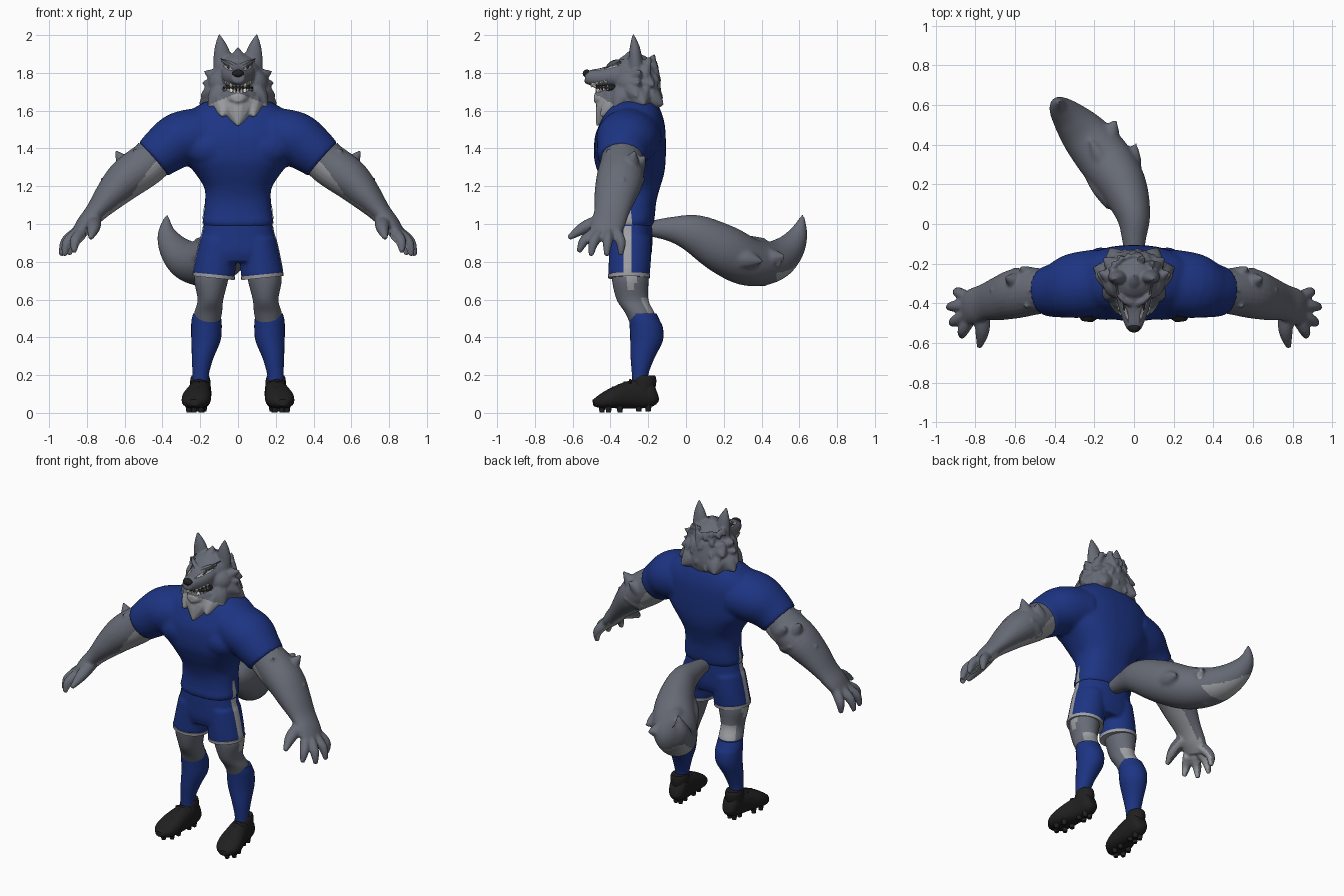
import bpy, bmesh, math, random
from mathutils import Vector, Matrix
from mathutils.bvhtree import BVHTree

random.seed(4)


def mat(name, r, g, b):
    m = bpy.data.materials.new(name)
    m.diffuse_color = (r, g, b, 1)
    return m


FUR = mat("grey fur", 0.135, 0.147, 0.18)
LIGHT = mat("light fur", 0.33, 0.34, 0.36)
BLUE = mat("blue cloth", 0.012, 0.034, 0.225)
TRIM = mat("grey trim", 0.36, 0.36, 0.38)
BLACK = mat("black", 0.014, 0.014, 0.015)
WHITE = mat("tooth white", 0.75, 0.74, 0.70)
DARK = mat("dark fur", 0.06, 0.062, 0.07)


def spline(pts, sub):
    """Catmull-Rom through section tuples."""
    p = [Vector(q) for q in pts]
    out = []
    for i in range(len(p) - 1):
        a, b, c, d = p[max(i - 1, 0)], p[i], p[i + 1], p[min(i + 2, len(p) - 1)]
        for k in range(sub):
            t = k / sub
            out.append(0.5 * (2 * b + (c - a) * t + (2 * a - 5 * b + 4 * c - d) * t * t
                              + (3 * b - a - 3 * c + d) * t ** 3))
    return out + [p[-1]]


def loft(bm, secs, s=1, ref=None, flat=False, n=20, sub=4, power=2.0, tilt=0):
    """Tube through sections (x, y, z, side radius, normal radius); s=-1 mirrors in x."""
    pts = spline([(s * q[0],) + tuple(q[1:]) for q in secs], sub)
    cs = [Vector(q[:3]) for q in pts]
    whole = (cs[-1] - cs[0]).normalized()
    if ref is None:
        ref = (0, 1, 0) if abs(whole.y) < 0.8 else (0, 0, 1)
    ref = Vector((s * ref[0], ref[1], ref[2]))
    rings = []
    for i, c in enumerate(cs):
        t = (cs[min(i + 1, len(cs) - 1)] - cs[max(i - 1, 0)]).normalized()
        if flat:
            t = Vector((-s * tilt, 0, 1)).normalized()
        side = t.cross(ref).normalized()
        nor = side.cross(t)
        ring = []
        for k in range(n):
            a = 2 * math.pi * k / n
            u, v = [math.copysign(abs(f) ** (2 / power), f) for f in (math.cos(a), math.sin(a))]
            ring.append(bm.verts.new(c + side * u * max(pts[i][3], 0.001) + nor * v * max(pts[i][4], 0.001)))
        rings.append(ring)
    for a, b in zip(rings, rings[1:]):
        for k in range(n):
            bm.faces.new((a[k], a[(k + 1) % n], b[(k + 1) % n], b[k]))
    bm.faces.new(rings[0])
    bm.faces.new(rings[-1])


def spike(bm, base, tip, r, s=1, flat=1.0, n=10):
    b, t = Vector(base), Vector(tip)
    m = b.lerp(t, 0.5)
    loft(bm, [(*b, r, r * flat), (*m, r * 0.7, r * 0.7 * flat), (*t, 0.003, 0.003)], s, n=n, sub=3)


def ball(bm, c, r, s=1):
    mx = Matrix.Translation((s * c[0], c[1], c[2])) @ Matrix.Diagonal((*r, 1))
    bmesh.ops.create_uvsphere(bm, u_segments=20, v_segments=12, radius=1, matrix=mx)


def finish(name, bm, mats, voxel=0, smooth=0, rule=None):
    """Make the object, fuse its parts if voxel is given, colour faces by rule."""
    bmesh.ops.recalc_face_normals(bm, faces=bm.faces)
    me = bpy.data.meshes.new(name)
    bm.to_mesh(me)
    bm.free()
    ob = bpy.data.objects.new(name, me)
    bpy.context.collection.objects.link(ob)
    if voxel:
        r = ob.modifiers.new("fuse", 'REMESH')
        r.mode, r.voxel_size = 'VOXEL', voxel
        sm = ob.modifiers.new("soften", 'SMOOTH')
        sm.factor, sm.iterations = 0.5, smooth
        ev = ob.evaluated_get(bpy.context.evaluated_depsgraph_get())
        me = bpy.data.meshes.new_from_object(ev)
        ob.modifiers.clear()
        ob.data = me
    me.materials.clear()
    for m in mats:
        me.materials.append(m)
    for p in me.polygons:
        p.material_index = rule(p.center, p.normal) if rule else 0
    me.shade_smooth()
    me.set_sharp_from_angle(angle=math.radians(55))
    return ob


def decal(name, target, rows, d, m, lift=0.004):
    """Thin sheet: rows of points projected on the target along d."""
    d = Vector(d)
    tree = BVHTree.FromPolygons([v.co for v in target.data.vertices],
                                [p.vertices[:] for p in target.data.polygons])
    bm = bmesh.new()
    grid, last = [], Vector(rows[0][0])
    for row in rows:
        line = []
        for q in row:
            hit = tree.ray_cast(Vector(q) - d * 2, d)[0]
            last = hit - d * lift if hit else last
            line.append(bm.verts.new(last))
        grid.append(line)
    for a, b in zip(grid, grid[1:]):
        for k in range(len(a) - 1):
            f = bm.faces.new((a[k], a[k + 1], b[k + 1], b[k]))
            f.normal_update()
            if f.normal.dot(d) > 0:
                f.normal_flip()
    me = bpy.data.meshes.new(name)
    bm.to_mesh(me)
    bm.free()
    me.materials.append(m)
    bpy.context.collection.objects.link(bpy.data.objects.new(name, me))


# Jersey: torso, chest and sleeves
bm = bmesh.new()
loft(bm, [(0, -.295, .985, .178, .118), (0, -.293, 1.015, .188, .124), (0, -.288, 1.05, .182, .124),
          (0, -.285, 1.12, .175, .128), (0, -.285, 1.19, .178, .147), (0, -.29, 1.27, .228, .175),
          (0, -.297, 1.35, .29, .19), (0, -.295, 1.46, .30, .188), (0, -.285, 1.53, .30, .172),
          (0, -.28, 1.585, .27, .152), (0, -.275, 1.625, .215, .13), (0, -.265, 1.65, .165, .11)],
     ref=(0, 1, 0), flat=True, n=36, power=2.4)
for s in (1, -1):
    ball(bm, (.14, -.395, 1.40), (.14, .09, .10), s)
    loft(bm, [(.17, -.29, 1.468, .165, .15), (.30, -.312, 1.448, .165, .148), (.385, -.333, 1.395, .14, .132),
              (.448, -.34, 1.342, .124, .117)], s, ref=(.7, 0, .7), n=28)
jersey = finish("jersey", bm, [BLUE], .012, 5)

# Shorts
bm = bmesh.new()
loft(bm, [(0, -.295, 1.02, .178, .115), (0, -.295, .92, .194, .117), (0, -.296, .85, .205, .115),
          (0, -.297, .80, .19, .10)], ref=(0, 1, 0), flat=True, n=32, power=2.3)
LEG = [(.10, -.295, .92, .10, .11), (.115, -.297, .82, .107, .112), (.129, -.302, .722, .112, .11)]
for s in (1, -1):
    loft(bm, LEG, s, ref=(0, 1, 0), flat=True, n=28, tilt=.1)
shorts = finish("shorts", bm, [BLUE], .011, 3)

for s in (1, -1):
    tag = "left" if s > 0 else "right"
    # Hem trim and side stripes
    bm = bmesh.new()
    loft(bm, [(.129, -.302, .714, .112, .110), (.128, -.302, .733, .113, .112)], s, ref=(0, 1, 0), flat=True,
         n=28, sub=1, tilt=.1)
    finish(tag + "_hem_trim", bm, [TRIM])
    decal(tag + "_shorts_stripe", shorts, [[(0, -.31 + .021 * u, .74 + .025 * i) for u in (-1, 0, 1)]
                                           for i in range(11)], (-s, 0, 0), TRIM)
    decal(tag + "_jersey_stripe", jersey, [[(0, -.303 + (.02 - .0012 * i) * u, .985 + .012 * i) for u in (-1, 0, 1)]
                                           for i in range(11)], (-s, 0, 0), TRIM)
    # Leg and sock
    bm = bmesh.new()
    loft(bm, [(.13, -.295, .78, .09, .095), (.142, -.295, .70, .089, .096), (.146, -.283, .60, .068, .084),
              (.158, -.245, .53, .073, .077), (.165, -.225, .47, .068, .07)], s, ref=(0, 1, 0), flat=True, n=32, sub=8)
    finish(tag + "_leg", bm, [FUR, LIGHT], rule=lambda c, n: int(
        (n.y > .5 and c.z < .61) or (abs(c.x) > .17 and abs(c.y + .29) < .32 * (c.z - .62))))
    bm = bmesh.new()
    loft(bm, [(.165, -.229, .525, .073, .074), (.167, -.22, .49, .079, .081), (.167, -.21, .45, .081, .088),
              (.17, -.209, .38, .077, .086), (.187, -.23, .29, .057, .063), (.198, -.243, .2, .043, .043),
              (.198, -.24, .13, .044, .045)], s, ref=(0, 1, 0), flat=True, n=24)
    finish(tag + "_sock", bm, [BLUE])
    # Boot with collar, laces and studs
    bm = bmesh.new()
    loft(bm, [(.192, -.157, .112, .03, .04), (.194, -.18, .106, .051, .07), (.198, -.25, .101, .057, .078),
              (.208, -.32, .092, .066, .07), (.22, -.39, .077, .076, .054), (.23, -.45, .06, .066, .037),
              (.235, -.49, .053, .028, .018)], s, ref=(0, 0, 1), n=24, power=2.4)
    loft(bm, [(.198, -.235, .10, .055, .066), (.199, -.224, .155, .054, .066), (.2, -.22, .18, .052, .062),
              (.2, -.218, .197, .046, .055)], s, ref=(0, 1, 0), flat=True, n=20)
    for i in range(4):
        y, z = -.295 - .03 * i, .172 - .013 * i
        loft(bm, [(.17, y, z - .015, .008, .006), (.206, y, z, .008, .008), (.246, y, z - .015, .008, .006)], s, n=8, sub=2)
    for x, y in ((.18, -.20), (.213, -.20), (.182, -.25), (.217, -.25), (.19, -.35), (.25, -.35),
                 (.195, -.41), (.26, -.41), (.232, -.445)):
        loft(bm, [(x, y, .05, .02, .02), (x, y, .008 if y > -.3 else .003, .013, .013)], s, n=8, sub=1)
    finish(tag + "_boot", bm, [BLACK])
    # Arm, hand, fingers and elbow fur
    bm = bmesh.new()
    loft(bm, [(.39, -.335, 1.39, .105, .10), (.48, -.338, 1.318, .116, .113), (.59, -.35, 1.238, .125, .108),
              (.675, -.374, 1.152, .112, .085), (.755, -.395, 1.06, .092, .057), (.81, -.415, .995, .09, .049),
              (.848, -.435, .945, .08, .036)], s, ref=(.7, 0, .7), n=24)
    for k, m, t in (((.83, -.375, .965), (.885, -.345, .905), (.892, -.345, .835)),
                    ((.85, -.41, .955), (.912, -.415, .905), (.937, -.42, .832)),
                    ((.85, -.455, .95), (.903, -.49, .90), (.92, -.503, .832)),
                    ((.83, -.485, .95), (.862, -.54, .91), (.868, -.568, .85)),
                    ((.765, -.44, 1.02), (.765, -.54, .98), (.78, -.622, .925))):
        r = 1.25 if k[0] < .8 else 1
        loft(bm, [(*k, .034 * r, .03 * r), (*m, .029 * r, .027 * r), (*t, .013, .013)], s, n=12)
    for b, t, r in (((.55, -.31, 1.25), (.65, -.27, 1.39), .07), ((.50, -.29, 1.28), (.575, -.215, 1.36), .065),
                    ((.63, -.36, 1.18), (.73, -.33, 1.24), .055), ((.49, -.36, 1.31), (.55, -.42, 1.40), .055),
                    ((.53, -.30, 1.21), (.61, -.22, 1.24), .06), ((.47, -.335, 1.33), (.53, -.34, 1.43), .055)):
        spike(bm, b, t, r, s)
    inner = Vector((-.6 * s, 0, -.8))
    finish(tag + "_arm", bm, [FUR, LIGHT], .0085, 2, lambda c, n: int(
        n.dot(inner) > (.15 + 6 * max(0, abs(c.x) - .45) if abs(c.x) < .56 and c.z < 1.33
                        else .55 if abs(c.x) > .79 else .86)))

# Tail with fur tufts
bm = bmesh.new()
loft(bm, [(0, -.22, .975, .04, .035), (0, -.08, .972, .06, .066), (-.005, .05, .945, .088, .105),
          (-.06, .20, .865, .122, .132), (-.15, .33, .80, .135, .128), (-.25, .45, .80, .12, .11),
          (-.33, .54, .86, .086, .085), (-.377, .595, .95, .05, .05), (-.375, .62, 1.055, .004, .004)],
     ref=(0, 0, 1), n=28, sub=6)
for b, t, r in (((-.09, .13, .86), (-.26, .265, .81), .075), ((-.21, .33, .80), (-.375, .465, .79), .075),
                ((-.03, .27, .82), (.01, .41, .80), .07), ((-.15, .39, .81), (-.09, .53, .83), .075),
                ((-.14, .26, .77), (-.22, .42, .67), .07), ((-.12, .26, .86), (-.22, .42, .925), .07),
                ((-.28, .44, .82), (-.425, .58, .90), .065), ((-.23, .45, .77), (-.32, .585, .79), .07)):
    spike(bm, b, t, r)
finish("tail", bm, [FUR, LIGHT], .011, 3, lambda c, n: int(n.z < -.45 and c.y > .48))

# Head: skull, neck, muzzle, jaw, brows, ears, ruff
bm = bmesh.new()
ball(bm, (0, -.275, 1.785), (.122, .12, .12))
loft(bm, [(0, -.25, 1.80, .118, .10), (0, -.245, 1.72, .148, .112), (0, -.26, 1.65, .168, .13),
          (0, -.28, 1.56, .12, .12)], ref=(0, 1, 0), flat=True, n=28)
ball(bm, (0, -.33, 1.635), (.15, .105, .075))
loft(bm, [(0, -.31, 1.80, .10, .075), (0, -.42, 1.778, .078, .055), (0, -.50, 1.775, .05, .042),
          (0, -.535, 1.777, .032, .03)], ref=(0, 0, 1), n=20, power=2.3)
loft(bm, [(0, -.32, 1.68, .098, .052), (0, -.41, 1.672, .073, .04), (0, -.465, 1.668, .048, .034),
          (0, -.487, 1.668, .024, .022)], ref=(0, 0, 1), n=20)
spike(bm, (0, -.36, 1.66), (0, -.475, 1.52), .11)
spike(bm, (0, -.30, 1.86), (0, -.26, 1.935), .045)
spike(bm, (0, -.41, 1.66), (0, -.465, 1.615), .045)
for s in (1, -1):
    ball(bm, (.075, -.29, 1.745), (.085, .088, .08), s)
    loft(bm, [(.015, -.405, 1.837, .012, .012), (.05, -.388, 1.853, .015, .013), (.09, -.35, 1.868, .008, .008)], s, n=10)
    loft(bm, [(.075, -.265, 1.82, .055, .045), (.082, -.268, 1.88, .049, .036), (.09, -.272, 1.94, .034, .026),
              (.10, -.28, 2.006, .004, .004)], s, ref=(0, 1, 0), n=16)
    for b, t, r in (((.09, -.28, 1.765), (.18, -.24, 1.81), .05), ((.10, -.28, 1.73), (.19, -.25, 1.75), .055),
                    ((.10, -.28, 1.71), (.20, -.26, 1.675), .07), ((.09, -.33, 1.68), (.155, -.375, 1.615), .07),
                    ((.06, -.35, 1.65), (.085, -.455, 1.57), .08), ((.12, -.25, 1.67), (.205, -.22, 1.635), .07),
                    ((.09, -.22, 1.75), (.155, -.17, 1.735), .055), ((.08, -.2, 1.67), (.12, -.12, 1.63), .075)):
        spike(bm, b, t, r, s)
for i in range(50):  # shaggy back of head and neck
    a, z = random.uniform(-1.4, 1.4), 1.64 + .24 * (i / 49)
    r = .178 - .28 * max(0, z - 1.72)
    out = Vector((math.sin(a) * r, -.255 + math.cos(a) * r * .76, z))
    spike(bm, out * .75 + Vector((0, -.255, z + .02)) * .25, out + Vector((0, 0, -.025)), .024, n=8)
head = finish("head", bm, [FUR, LIGHT], .0075, 2,
              lambda c, n: int(c.y < -.29 and c.z < 1.695 - .42 * abs(c.x)))

# Mouth, nose and teeth
bm = bmesh.new()
ball(bm, (0, -.392, 1.72), (.08, .088, .024))
finish("mouth", bm, [BLACK])
bm = bmesh.new()
ball(bm, (0, -.525, 1.797), (.032, .022, .021))
finish("nose", bm, [BLACK])
bm = bmesh.new()
for i in range(-5, 6):
    a = i * .26
    sx, cy, up = math.sin(a), math.cos(a), .018 * math.sin(a) ** 2
    big = 1.5 if abs(i) == 2 else 1
    spike(bm, (.075 * sx, -.395 - .108 * cy, 1.744 + up), (.073 * sx, -.393 - .104 * cy, 1.724 + up - .015 * (big - 1)), .011 * big, n=6)
    spike(bm, (.07 * sx, -.39 - .082 * cy, 1.695 + up), (.072 * sx, -.392 - .084 * cy, 1.718 + up), .010 * big, n=6)
finish("teeth", bm, [WHITE])

# Eyes, pupils and brows
for s in (1, -1):
    tag = "left" if s > 0 else "right"

    def patch(cx, cz, w, h, slant):
        return [[(s * (cx + w * u), 0, cz + slant * w * u + h * v * math.sqrt(1.02 - u * u)) for v in (-1, 0, 1)]
                for u in (-1, -.8, -.4, 0, .4, .8, 1)]
    decal(tag + "_eye_rim", head, patch(.052, 1.828, .028, .013, .4), (0, 1, 0), DARK)
    decal(tag + "_eye", head, patch(.052, 1.828, .022, .009, .4), (0, 1, 0), TRIM, .006)
    decal(tag + "_pupil", head, patch(.052, 1.828, .006, .007, .4), (0, 1, 0), BLACK, .008)
    decal(tag + "_brow", head, patch(.055, 1.856, .038, .005, .5), (0, 1, 0), DARK)
